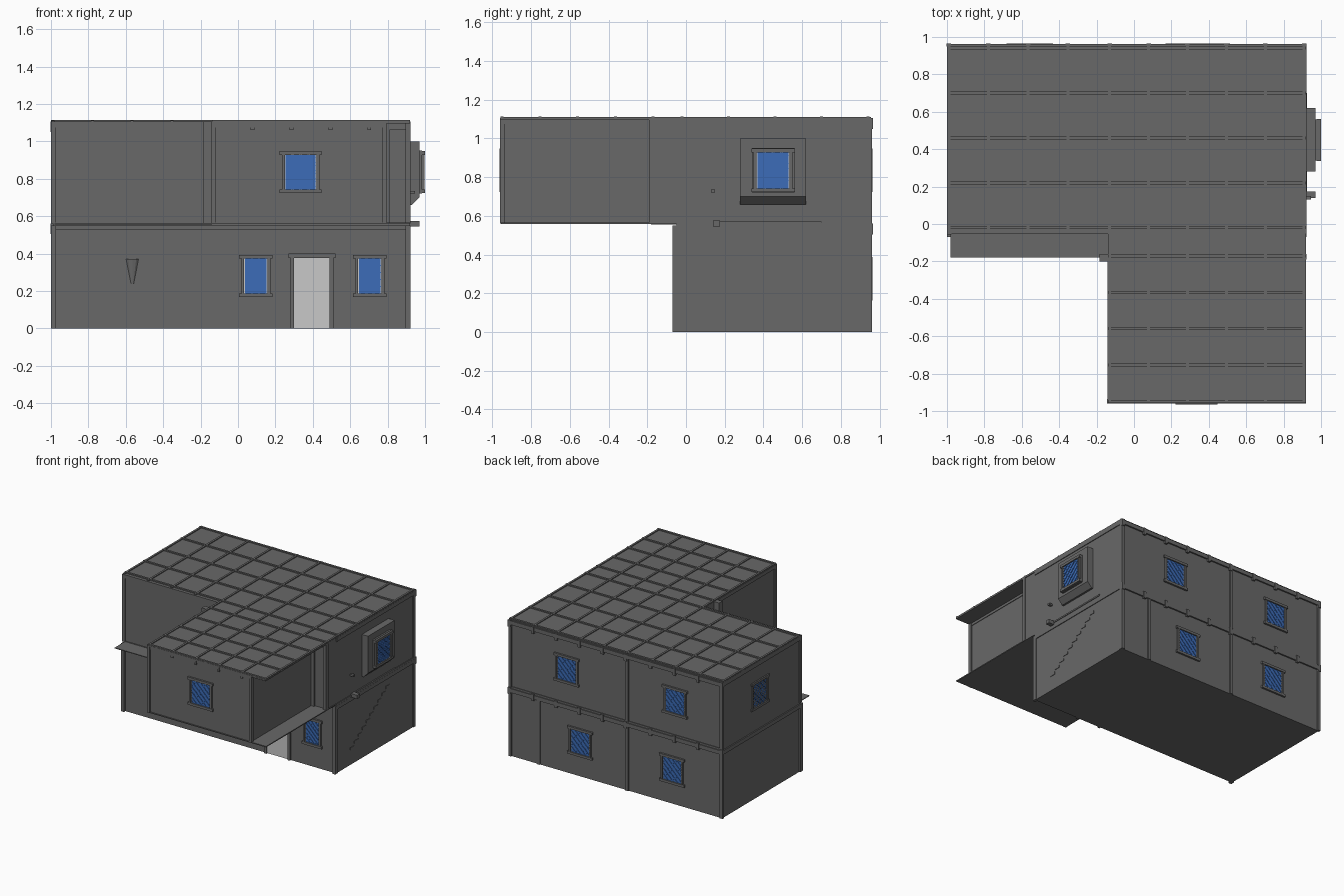
import bpy
import bmesh
from mathutils import Matrix, Vector

cube = bpy.data.objects.get("Cube")
if cube:
    bpy.data.objects.remove(cube)


def material(name, rgb):
    mat = bpy.data.materials.new(name)
    mat.use_nodes = True
    mat.diffuse_color = (*rgb, 1)
    mat.node_tree.nodes["Principled BSDF"].inputs["Base Color"].default_value = (*rgb, 1)
    return mat


GREY = material("dark grey", (0.14, 0.14, 0.14))
LIGHT = material("light grey", (0.58, 0.58, 0.58))
BLUE = material("window blue", (0.045, 0.15, 0.48))


def finish(name, bm, mat, matrix=None):
    bmesh.ops.recalc_face_normals(bm, faces=bm.faces)
    mesh = bpy.data.meshes.new(name)
    bm.to_mesh(mesh)
    bm.free()
    mesh.materials.append(mat)
    obj = bpy.data.objects.new(name, mesh)
    if matrix:
        obj.matrix_world = matrix
    bpy.context.collection.objects.link(obj)
    return obj


def boxes(name, spans, mat=GREY, matrix=None):
    """One object from boxes given as (x0, x1, y0, y1, z0, z1)."""
    bm = bmesh.new()
    for x0, x1, y0, y1, z0, z1 in spans:
        m = Matrix.Translation(((x0 + x1) / 2, (y0 + y1) / 2, (z0 + z1) / 2))
        m = m @ Matrix.Diagonal((x1 - x0, y1 - y0, z1 - z0, 1))
        bmesh.ops.create_cube(bm, size=1, matrix=m)
    return finish(name, bm, mat, matrix)


# Main volumes and plain extents
L, R, BACK, MID = -0.99, 0.915, 0.95, -0.14
FLOOR, ROOF = 0.56, 1.105
boxes("ground_floor", [(L, R, -0.05, BACK, 0, 0.55)])
boxes("upper_floor", [(L, MID, -0.045, BACK, FLOOR, ROOF - 0.01),
                      (MID, R, -0.17, BACK, FLOOR, ROOF - 0.01)])
boxes("front_wing", [(MID + 0.005, 0.785, -0.95, -0.17, FLOOR, ROOF - 0.01)])
boxes("floor_slab", [(-0.99, 0.92, -0.05, 0.955, 0.545, 0.565),
                     (MID, 0.92, -0.955, -0.05, 0.558, 0.566)])
boxes("front_ledge", [(-0.98, MID, -0.18, -0.045, 0.556, 0.562)])
boxes("roof_slab", [(-1, 0.92, -0.05, 0.955, ROOF - 0.01, ROOF),
                    (MID, 0.92, -0.96, -0.05, ROOF - 0.01, ROOF)])

# Roof ribs in both directions
left_cols = [-0.99 + 0.212 * i for i in range(4)]
right_cols = [-0.13 + 0.208 * i for i in range(6)]
rows = [-0.02 + 0.24 * i for i in range(5)]
wing_rows = [-0.95 + 0.195 * i for i in range(5)]
ribs = [(x - 0.008, x + 0.008, -0.045, 0.955, ROOF, 1.112) for x in left_cols]
ribs += [(x - 0.008, x + 0.008, -0.955, 0.955, ROOF, 1.112) for x in right_cols]
ribs += [(-1, 0.92, y - 0.008, y + 0.008, ROOF, 1.114) for y in rows]
ribs += [(MID, 0.92, y - 0.008, y + 0.008, ROOF, 1.114) for y in wing_rows]
boxes("roof_ribs", ribs)

# Corner and intermediate posts
P = 0.013
posts = []
for x in (L + 0.003, MID, R - 0.007):
    posts += [(x - P, x + P, BACK - 0.01, BACK + 0.01, z0, z1)
              for z0, z1 in ((0, 0.55), (FLOOR, ROOF))]
posts += [(0.64, 0.665, BACK - 0.01, BACK + 0.008, 0, 0.52)]
posts += [(x - P, x + P, -0.07, -0.035, 0, 0.55) for x in (L + 0.003, R - 0.007)]
posts += [(-1, -0.975, -0.055, -0.03, FLOOR, ROOF),
          (-0.185, -0.14, -0.2, -0.16, FLOOR, ROOF),
          (MID - 0.005, MID + 0.02, -0.96, -0.935, FLOOR, ROOF),
          (0.772, 0.795, -0.96, -0.935, FLOOR, ROOF),
          (0.785, 0.81, -0.185, -0.16, FLOOR, ROOF),
          (0.895, 0.922, -0.19, -0.16, FLOOR, ROOF),
          (0.9, 0.92, 0.93, 0.955, 0, ROOF)]
boxes("posts", posts)

# Horizontal beams under each ceiling
beams = []
for top in (0.55, ROOF - 0.005):
    beams += [(-1, 0.92, BACK, BACK + 0.012, top - 0.032, top),
              (-1, L, -0.045, BACK, top - 0.032, top),
              (R, 0.921, -0.05, BACK, top - 0.032, top)]
beams += [(-1, 0.92, -0.06, -0.04, 0.525, 0.55),
          (-1, MID, -0.053, -0.04, 1.075, ROOF),
          (MID, 0.79, -0.957, -0.94, 1.075, ROOF),
          (0.785, 0.79, -0.95, -0.17, 1.075, ROOF),
          (0.785, 0.92, -0.18, -0.16, 1.06, ROOF),
          (MID - 0.003, MID + 0.01, -0.95, -0.17, 1.075, ROOF)]
boxes("beams", beams)

# Joist ends along the facades
joists = []
for x in left_cols + right_cols:
    for z in (0.53, 1.075):
        joists.append((x - 0.012, x + 0.012, BACK, BACK + 0.016, z - 0.025, z + 0.03))
joists += [(x - 0.01, x + 0.01, -0.96, -0.94, 1.06, ROOF) for x in right_cols[:5]]
boxes("joist_ends", joists)


def wall_matrix(side, along, offset, z):
    """Local x runs along the wall, local y points outwards."""
    out = {"front": (0, -1), "back": (0, 1), "left": (1, 0), "right": (-1, 0)}[side]
    n = Vector((*out, 0))
    u = n.cross(Vector((0, 0, 1)))
    m = Matrix((u, n, (0, 0, 1))).transposed().to_4x4()
    pos = Vector((offset, along, z)) if n.x else Vector((along, offset, z))
    return Matrix.Translation(pos) @ m


def window(name, side, along, offset, z, w=0.16, h=0.185):
    m = wall_matrix(side, along, offset, z)
    a, b = w / 2, h / 2
    boxes(name + "_backing", [(-a - 0.006, a + 0.006, -0.01, 0.002, -b, b)], LIGHT, m)
    boxes(name + "_glass", [(-a, a, -0.01, 0.004, -b, b)], BLUE, m)
    # Frame with a projecting sill and head
    t = 0.02
    boxes(name + "_frame", [
        (-a - t, -a - 0.005, -0.01, 0.013, -b, b),
        (a + 0.005, a + t, -0.01, 0.013, -b, b),
        (-a - t - 0.012, a + t + 0.012, -0.01, 0.015, b, b + t),
        (-a - t - 0.012, a + t + 0.012, -0.01, 0.015, -b - t, -b)], GREY, m)
    # Diagonal glazing bars clipped to the pane
    bm = bmesh.new()
    for sign in (1, -1):
        for i in range(-3, 4):
            c = i * (a + b) / 4
            x0, x1 = max(-a, c - b), min(a, c + b)
            if x1 - x0 < 0.01:
                continue
            p = Vector((x0, 0.006, sign * (c - x0)))
            q = Vector((x1, 0.006, sign * (c - x1)))
            d = q - p
            rot = d.to_track_quat("X", "Y").to_matrix().to_4x4()
            size = Matrix.Diagonal((d.length, 0.005, 0.005, 1))
            bmesh.ops.create_cube(bm, size=1, matrix=Matrix.Translation((p + q) / 2) @ rot @ size)
    finish(name + "_lattice", bm, BLUE, m)


window("wing_window", "front", 0.335, -0.95, 0.835)
window("entry_window_1", "front", 0.095, -0.05, 0.28, 0.115)
window("entry_window_2", "front", 0.705, -0.05, 0.28, 0.115)
for i, (x, z) in enumerate(((0.4, 0.835), (-0.57, 0.835), (0.28, 0.275), (-0.545, 0.275))):
    window("back_window_%d" % (i + 1), "back", x, BACK, z)
window("side_window", "right", 0.47, L + 0.004, 0.835)

# Bay window box with a chamfered underside
bm = bmesh.new()
profile = [(0.91, 1.0), (0.97, 1.0), (0.97, 0.7), (0.93, 0.66), (0.91, 0.66)]
face = bm.faces.new([bm.verts.new((x, 0.28, z)) for x, z in profile])
side = bmesh.ops.extrude_face_region(bm, geom=[face])
bmesh.ops.translate(bm, vec=(0, 0.34, 0),
                    verts=[v for v in side["geom"] if isinstance(v, bmesh.types.BMVert)])
finish("bay_box", bm, GREY)
window("bay_window", "left", 0.45, 0.985, 0.835)
boxes("bay_window_surround", [(0.965, 0.984, 0.34, 0.56, 0.72, 0.95)])

# Front door and its frame
boxes("door", [(0.3, 0.49, -0.056, -0.04, 0.003, 0.375)], LIGHT)
boxes("door_frame", [(0.28, 0.3, -0.065, -0.04, 0, 0.38), (0.49, 0.51, -0.065, -0.04, 0, 0.38),
                     (0.27, 0.52, -0.067, -0.04, 0.375, 0.4)])

# Stair ends showing on the side wall
boxes("stair_ends", [(0.9, 0.919, 0.13 + 0.05 * i, 0.18 + 0.05 * i, 0.12 + 0.036 * i, 0.14 + 0.036 * i)
                     for i in range(10)])
boxes("side_brackets", [(0.9, 0.97, 0.14, 0.175, 0.545, 0.575),
                        (0.9, 0.945, 0.13, 0.15, 0.72, 0.735),
                        (0.9, 0.925, 0.15, 0.7, 0.56, 0.572)])

# Wall sconce beside the entrance
bm = bmesh.new()
bmesh.ops.create_cone(bm, cap_ends=True, segments=10, radius1=0.008, radius2=0.035, depth=0.13)
finish("wall_sconce", bm, GREY, Matrix.Translation((-0.565, -0.05, 0.305)) @ Matrix.Diagonal((1, 0.5, 1, 1)))
